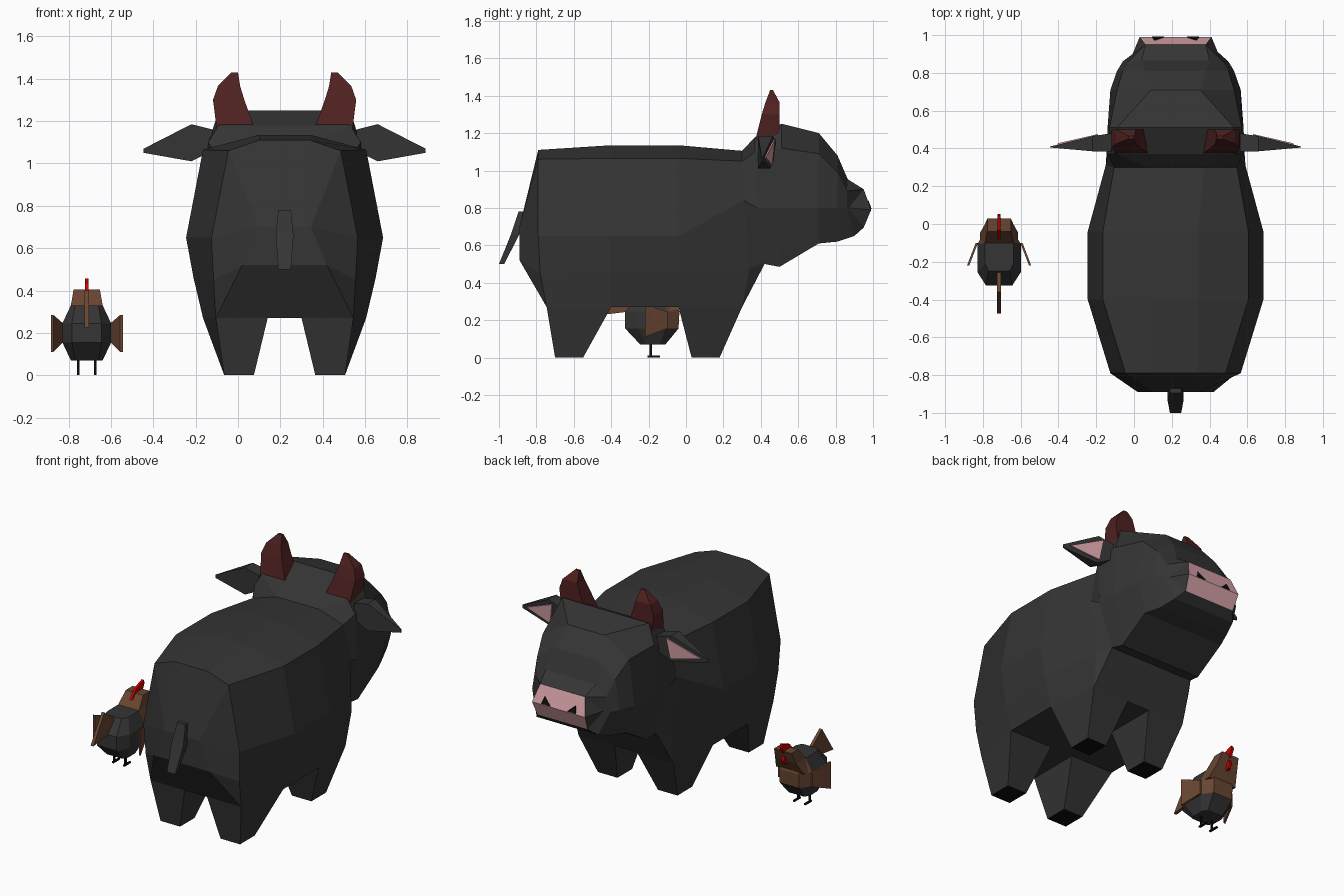
import bpy, bmesh

if "Cube" in bpy.data.objects:
    bpy.data.objects.remove(bpy.data.objects["Cube"])

CX = 0.22    # bull centre line
HX = -0.714  # hen centre line


def mat(name, r, g, b):
    m = bpy.data.materials.new(name)
    m.diffuse_color = (r, g, b, 1)
    m.use_nodes = True
    m.node_tree.nodes["Principled BSDF"].inputs["Base Color"].default_value = m.diffuse_color
    return m


HIDE = mat("charcoal hide", 0.035, 0.035, 0.035)
PINK = mat("nose pink", 0.68, 0.36, 0.39)
HORN = mat("dark red horn", 0.08, 0.015, 0.015)
BLACK = mat("black", 0.004, 0.004, 0.004)
BROWN = mat("feather brown", 0.14, 0.06, 0.032)
RED = mat("comb red", 0.6, 0.0, 0.0)


def loft(name, rings, mats, rule=None):
    """Skin a list of equal-length point rings, cap the ends, merge equal points."""
    bm, seen = bmesh.new(), {}

    def vert(p):
        k = tuple(round(c, 4) for c in p)
        if k not in seen:
            seen[k] = bm.verts.new(k)
        return seen[k]

    def face(pts):
        vs = list(dict.fromkeys(vert(p) for p in pts))
        if len(vs) > 2 and not bm.faces.get(vs):
            bm.faces.new(vs)

    n = len(rings[0])
    for a, b in zip(rings, rings[1:]):
        for i in range(n):
            j = (i + 1) % n
            face((a[i], a[j], b[j], b[i]))
    face(rings[0])
    face(rings[-1])
    bmesh.ops.recalc_face_normals(bm, faces=bm.faces)
    if rule:
        for f in bm.faces:
            f.material_index = rule(f.calc_center_median(), f.normal)
    me = bpy.data.meshes.new(name)
    bm.to_mesh(me)
    bm.free()
    for m in mats:
        me.materials.append(m)
    ob = bpy.data.objects.new(name, me)
    bpy.context.collection.objects.link(ob)
    return ob


def sym(half):
    """Half section to full ring, mirrored about the bull's centre."""
    return [(CX + x, y, z) for x, y, z in half] + [(CX - x, y, z) for x, y, z in reversed(half)]


def flat(y, pts):
    return [(x, y, z) for x, z in pts]


def rect(cx, x0, x1, y0, y1, z):
    return [(cx + x0, y0, z), (cx + x1, y0, z), (cx + x1, y1, z), (cx + x0, y1, z)]


# Bull body and head: sections of top, shoulder, side, lower side, belly edge, belly inner
mid = [(.12, 1.135), (.385, 1.065), (.465, .65), (.43, .46), (.385, .27), (.08, .27)]
ra, rb = (.125, -.89, .70), (.2, -.89, .52)
chest, neck = (.3, .42, .50), (.29, .50, .485)
c3, c4, c5, c6 = (.29, .71, .61), (.25, .81, .62), (.22, .90, .65), (.18, .95, .695)
t6, tip = (.16, .95, .90), (.19, .99, .79)
sections = [
    [ra, ra, ra, rb, rb, rb],
    [(.12, -.79, 1.11), (.265, -.79, 1.06), (.345, -.79, .65), (.335, -.78, .45),
     (.325, -.745, .27), (.08, -.745, .27)],
    flat(-.40, mid),
    flat(-.04, mid),
    [(.15, .30, 1.105), (.325, .30, 1.05), (.37, .31, .84), (.355, .34, .48),
     (.34, .30, .27), (.08, .30, .27)],
    [(.31, .37, 1.18), (.36, .37, 1.10), (.365, .38, .80), chest, chest, (.08, .42, .50)],
    [(.31, .51, 1.25), (.35, .51, 1.12), (.36, .51, .80), neck, neck, (.08, .50, .485)],
    [(.13, .71, 1.20), (.31, .71, 1.09), (.345, .71, .80), c3, c3, (.08, .71, .61)],
    [(.16, .81, 1.08), (.28, .81, .99), (.31, .81, .80), c4, c4, (.08, .81, .62)],
    [(.18, .865, .953), (.25, .86, .89), (.28, .86, .80), c5, c5, (.08, .90, .65)],
    [t6, t6, (.24, .87, .80), c6, c6, (.08, .95, .695)],
    [tip] * 6,
]
loft("bull_body", [sym(s) for s in sections], [HIDE, PINK],
     lambda c, n: int(c.y > .95))

# Tail
loft("bull_tail", [rect(CX, -.03, .03, -.895, -.85, .78),
                   rect(CX, -.042, .042, -.935, -.89, .66),
                   rect(CX, -.03, .03, -1.0, -.972, .50)], [HIDE])

for s, side in ((-1, "left"), (1, "right")):
    def mir(pts):
        return [(CX + s * x, y, z) for x, y, z in pts]

    # Legs with black soles: top y range, foot y range, outer x at back and front
    for name, top, foot, xb, xf in (("rear_leg", (-.745, -.40), (-.70, -.55), .325, .385),
                                    ("front_leg", (-.04, .30), (.03, .18), .385, .34)):
        (y0, y1), z = top, .27
        loft(f"bull_{name}_{side}",
             [mir([(.08, y0, z), (xb, y0, z), (xf, y1, z), (.08, y1, z)]),
              mir(rect(0, .145, .285, *foot, 0))],
             [HIDE, BLACK], lambda c, n: int(c.z < .01))

    # Horns
    loft(f"horn_{side}", [mir(rect(0, .14, .32, .37, .50, 1.16)),
                          mir(rect(0, .19, .338, .405, .50, 1.30)),
                          mir(rect(0, .21, .315, .425, .50, 1.365)),
                          mir(rect(0, .22, .25, .45, .465, 1.43))], [HORN])

    # Ears: tapered back and front outlines, pink plate in front
    ear = [(.34, 1.16), (.44, 1.185), (.665, 1.07), (.665, 1.05), (.44, 1.01), (.34, 1.06)]
    front = [.48, .465, .41, .41, .45, .47]
    loft(f"ear_{side}", [mir([(x, .385 + .02 * (x > .5), z) for x, z in ear]),
                         mir([(x, y, z) for (x, z), y in zip(ear, front)])], [HIDE])
    inner = [(.41, .473, 1.165), (.625, .424, 1.07), (.43, .459, 1.03)]
    loft(f"inner_ear_{side}", [mir([(x, y - .006, z) for x, y, z in inner]),
                               mir([(x, y + .003, z) for x, y, z in inner])], [PINK])

    # Nostrils on the upper nose face
    nos = [(.11, .972, .84), (.06, .988, .795), (.125, .988, .795)]
    loft(f"nostril_{side}", [mir([(x, y - .004, z) for x, y, z in nos]),
                             mir([(x, y + .004, z) for x, y, z in nos])], [BLACK])


# Hen body: chamfered rings, brown breast
def octa(h, y0, y1, z, cx, cy):
    p = [(h - cx, y0), (h, y0 + cy), (h, y1 - cy), (h - cx, y1)]
    return [(HX + x, y, z) for x, y in p] + [(HX - x, y, z) for x, y in reversed(p)]


loft("hen_body", [octa(.075, -.245, -.11, .07, .02, .03),
                  octa(.115, -.325, -.04, .155, .045, .07),
                  octa(.115, -.325, -.035, .245, .045, .07),
                  octa(.075, -.25, -.06, .33, .02, .04)], [HIDE, BROWN],
     lambda c, n: int(c.y > -.09 and c.z > .16))

# Hen neck and head
loft("hen_head", [rect(HX, -.1, .1, -.11, -.045, .25),
                  rect(HX, -.075, .075, -.10, .0, .33),
                  rect(HX, -.062, .062, -.04, .03, .405)], [BROWN])


def plate(name, outline, half, m):
    """Thin upright plate on the hen's centre line, outline in y, z."""
    loft(name, [[(HX + d, y, z) for y, z in outline] for d in (-half, half)], [m])


plate("hen_comb", [(-.08, .37), (-.03, .43), (.045, .457), (.052, .435), (.03, .39)], .008, RED)
plate("hen_wattle", [(.0, .35), (.025, .37), (.032, .34), (.022, .315), (.0, .31)], .009, RED)
plate("hen_tail", [(-.24, .31), (-.36, .40), (-.475, .225), (-.27, .25)], .01, BROWN)

for s, side in ((-1, "left"), (1, "right")):
    # Flared wings
    loft(f"hen_wing_{side}",
         [[(HX + s * (x + d), y, z) for x, y, z in
           ((.112, -.10, .155), (.112, -.10, .245), (.158, -.22, .285), (.158, -.22, .11))]
          for d in (0, .012)], [BROWN])
    # Legs and feet
    lx = HX + s * .04
    loft(f"hen_leg_{side}", [rect(lx, -.006, .006, -.195, -.183, z) for z in (0, .09)], [BLACK])
    loft(f"hen_foot_{side}", [rect(lx, -.006, .006, -.205, -.14, z) for z in (0, .01)], [BLACK])
